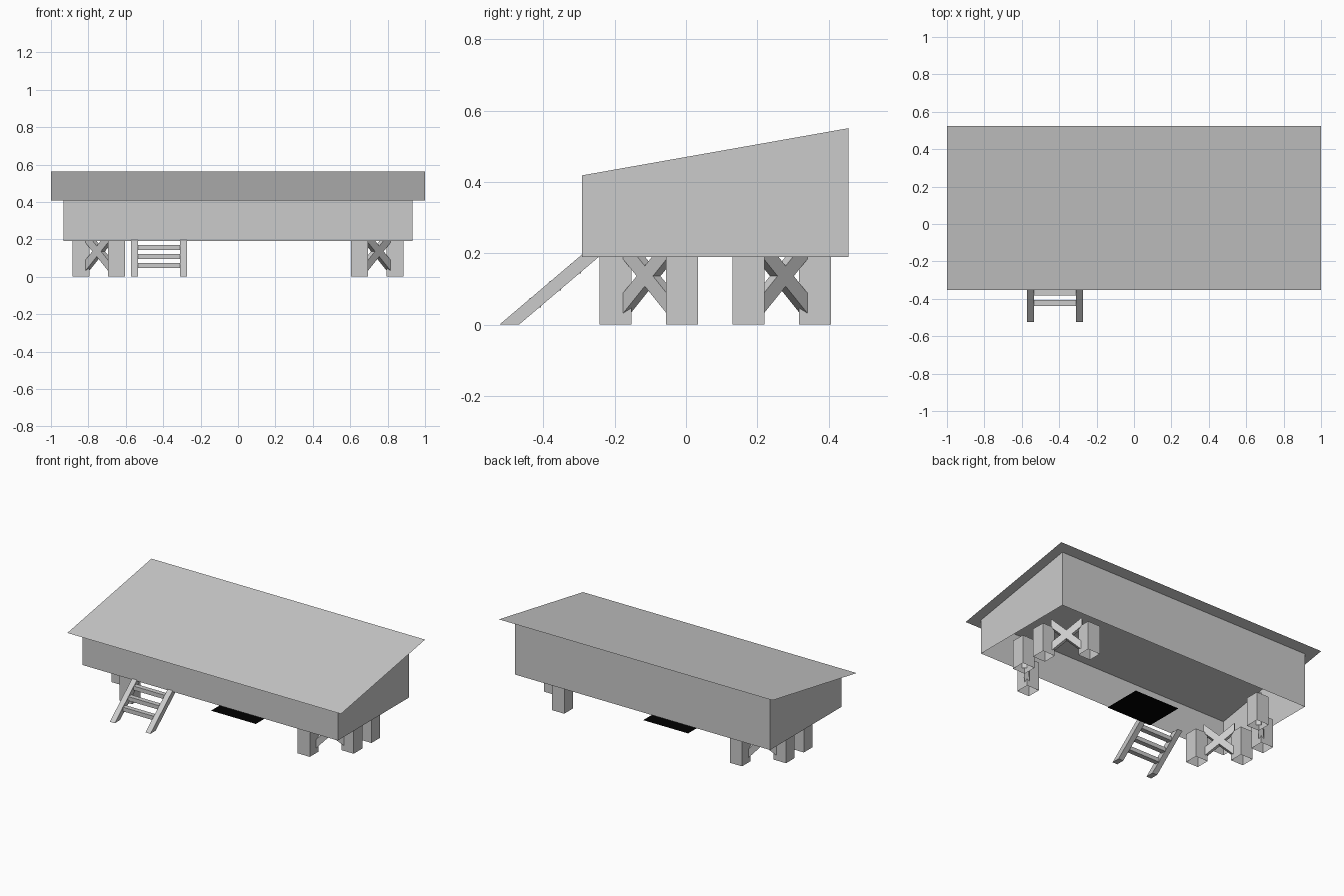
import bpy, bmesh
from math import sqrt
from mathutils import Vector

cube = bpy.data.objects.get("Cube")
if cube:
    bpy.data.objects.remove(cube, do_unlink=True)


def material(name, value):
    m = bpy.data.materials.new(name)
    m.use_nodes = True
    col = (value, value, value, 1)
    m.diffuse_color = col
    m.node_tree.nodes["Principled BSDF"].inputs["Base Color"].default_value = col
    return m


GREY = material("plain grey", 0.6)
BLACK = material("black", 0.0)


def sweep(name, outline, offset, mat=GREY, caps=True):
    """Extrude a polygon along offset; without caps it stays an open tube."""
    bm = bmesh.new()
    a = [bm.verts.new(p) for p in outline]
    b = [bm.verts.new(Vector(p) + Vector(offset)) for p in outline]
    n = len(a)
    for i in range(n):
        j = (i + 1) % n
        bm.faces.new((a[i], a[j], b[j], b[i]))
    if caps:
        bm.faces.new(a[::-1])
        bm.faces.new(b)
    bmesh.ops.recalc_face_normals(bm, faces=bm.faces)
    return finish(name, bm, mat)


def sheet(name, corners, mat):
    bm = bmesh.new()
    bm.faces.new([bm.verts.new(p) for p in corners])
    return finish(name, bm, mat)


def finish(name, bm, mat):
    me = bpy.data.meshes.new(name)
    bm.to_mesh(me)
    bm.free()
    me.materials.append(mat)
    ob = bpy.data.objects.new(name, me)
    bpy.context.collection.objects.link(ob)
    return ob


def rect(x, y, hx, hy, z):
    return [(x - hx, y - hy, z), (x + hx, y - hy, z),
            (x + hx, y + hy, z), (x - hx, y + hy, z)]


def roof_z(y):
    return 0.47 + 0.177 * y


FLOOR = 0.19
MID_Y = 0.082

# Sloping single-sheet roof
sheet("roof", [(x, y, roof_z(y)) for x, y, _ in rect(0, 0.086, 1, 0.439, 0)], GREY)

# Walls: open below, their tops follow the roof
walls = sweep("walls", rect(0, MID_Y, 0.933, 0.373, FLOOR), (0, 0, 0.2), caps=False)
for v in walls.data.vertices:
    if v.co.z > FLOOR + 0.1:
        v.co.z = roof_z(v.co.y)

# Dark patch on the ground under the middle
sheet("ground_patch", rect(0, MID_Y, 0.164, 0.13, 0.001), BLACK)

# Corner supports: two hollow posts and a diagonal cross brace at each corner
for sx, xn in ((-1, "right"), (1, "left")):
    for sy, yn in ((-1, "front"), (1, "back")):
        tag = f"{yn}_{xn}"
        for i, (px, py) in enumerate(((0.65, 0.28), (0.84, 0.093))):
            sweep(f"post_{tag}_{i + 1}",
                  rect(sx * px, MID_Y + sy * py, 0.045, 0.045, 0),
                  (0, 0, FLOOR), caps=False)
        centre = Vector((sx * 0.745, MID_Y + sy * 0.187, 0.136))
        along = Vector((sx, -sy, 0)) * 0.065
        out = Vector((sx, sy, 0)) / sqrt(2) * 0.03
        half = Vector((0, 0, 0.0285))
        for i, rise in enumerate((-1, 1)):
            end = along + Vector((0, 0, 0.081 * rise))
            start = centre - out / 2
            sweep(f"brace_{tag}_{i + 1}",
                  [start - end - half, start + end - half,
                   start + end + half, start - end + half], out)

# Ladder: two slanted rails and three rungs
for name, x in (("ladder_rail_right", -0.571), ("ladder_rail_left", -0.31)):
    sweep(name, [(x, -0.523, 0), (x, -0.468, 0), (x, -0.236, 0.197), (x, -0.291, 0.197)],
          (0.036, 0, 0))
for i in range(3):
    z = 0.061 + 0.048 * i
    sweep(f"ladder_rung_{i + 1}", rect(-0.423, -0.495 + z / 0.848, 0.114, 0.016, z - 0.0135),
          (0, 0, 0.027))
